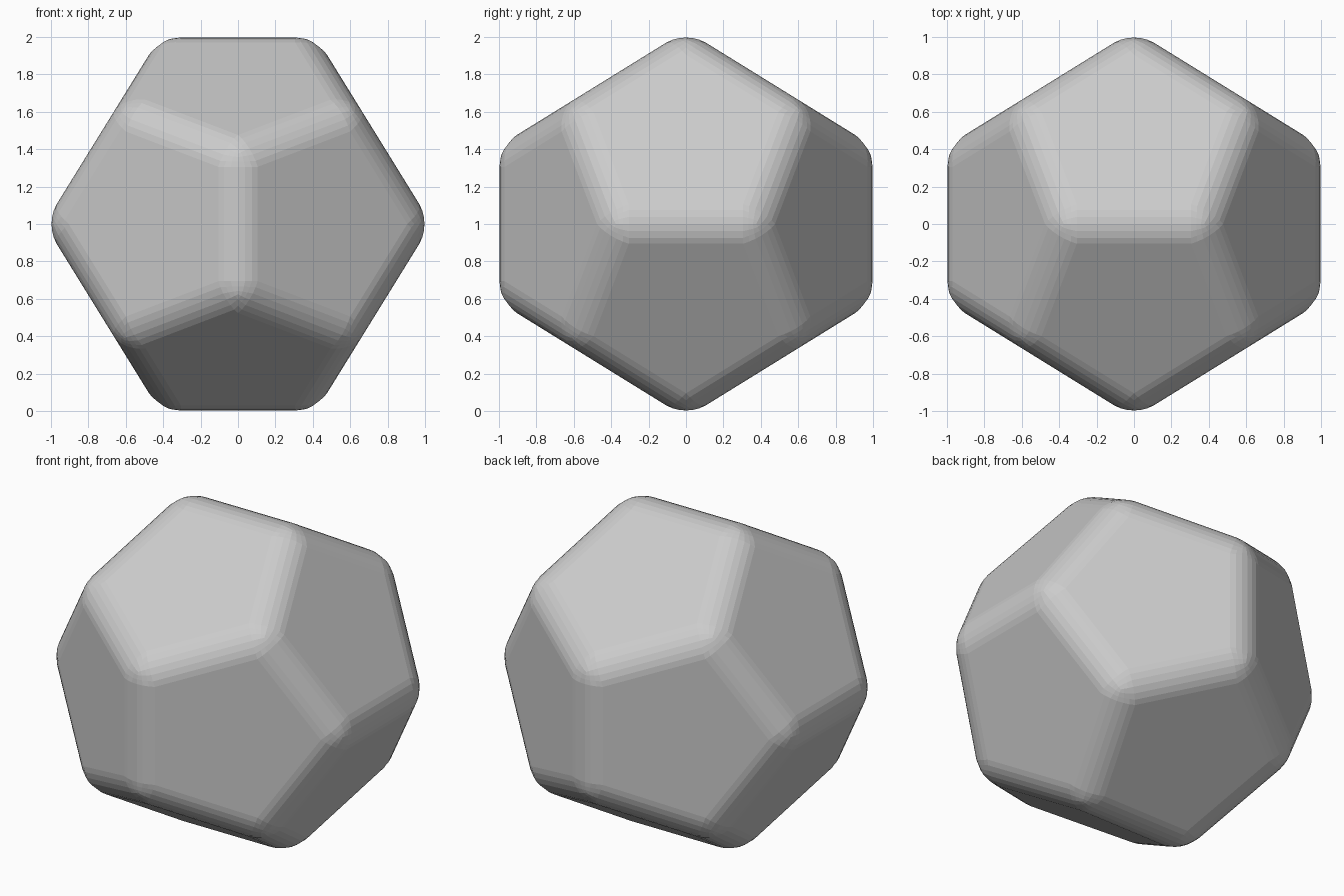
import bpy, bmesh, math

if "Cube" in bpy.data.objects:
    bpy.data.objects.remove(bpy.data.objects["Cube"])

PHI = (1 + math.sqrt(5)) / 2
RADIUS = 0.2                               # edge rounding radius
HALF_DIHEDRAL = math.atan(PHI)             # half the angle between two faces
SHARP = 1 + RADIUS * (1 / math.sin(HALF_DIHEDRAL) - 1)   # half size before rounding

# Dodecahedron corners: a cube plus three crossed rectangles
signs = (-1, 1)
corners = [(x, y, z) for x in signs for y in signs for z in signs]
for a in signs:
    for b in signs:
        p, q = a / PHI, b * PHI
        corners += [(p, 0, q), (q, p, 0), (0, q, p)]

bm = bmesh.new()
scale = SHARP / PHI
for c in corners:
    bm.verts.new([v * scale for v in c])
bmesh.ops.convex_hull(bm, input=bm.verts)

# Merge hull triangles into twelve pentagons
bmesh.ops.dissolve_limit(bm, angle_limit=math.radians(5), verts=bm.verts, edges=bm.edges)

# Round every edge and corner
bmesh.ops.bevel(bm, geom=bm.edges[:], offset=RADIUS / math.tan(HALF_DIHEDRAL),
                offset_type='OFFSET', segments=6, profile=0.5, affect='EDGES')
bmesh.ops.translate(bm, vec=(0, 0, 1), verts=bm.verts)
bmesh.ops.recalc_face_normals(bm, faces=bm.faces)

mesh = bpy.data.meshes.new("rounded_dodecahedron")
bm.to_mesh(mesh)
bm.free()
obj = bpy.data.objects.new("rounded_dodecahedron", mesh)
bpy.context.collection.objects.link(obj)
